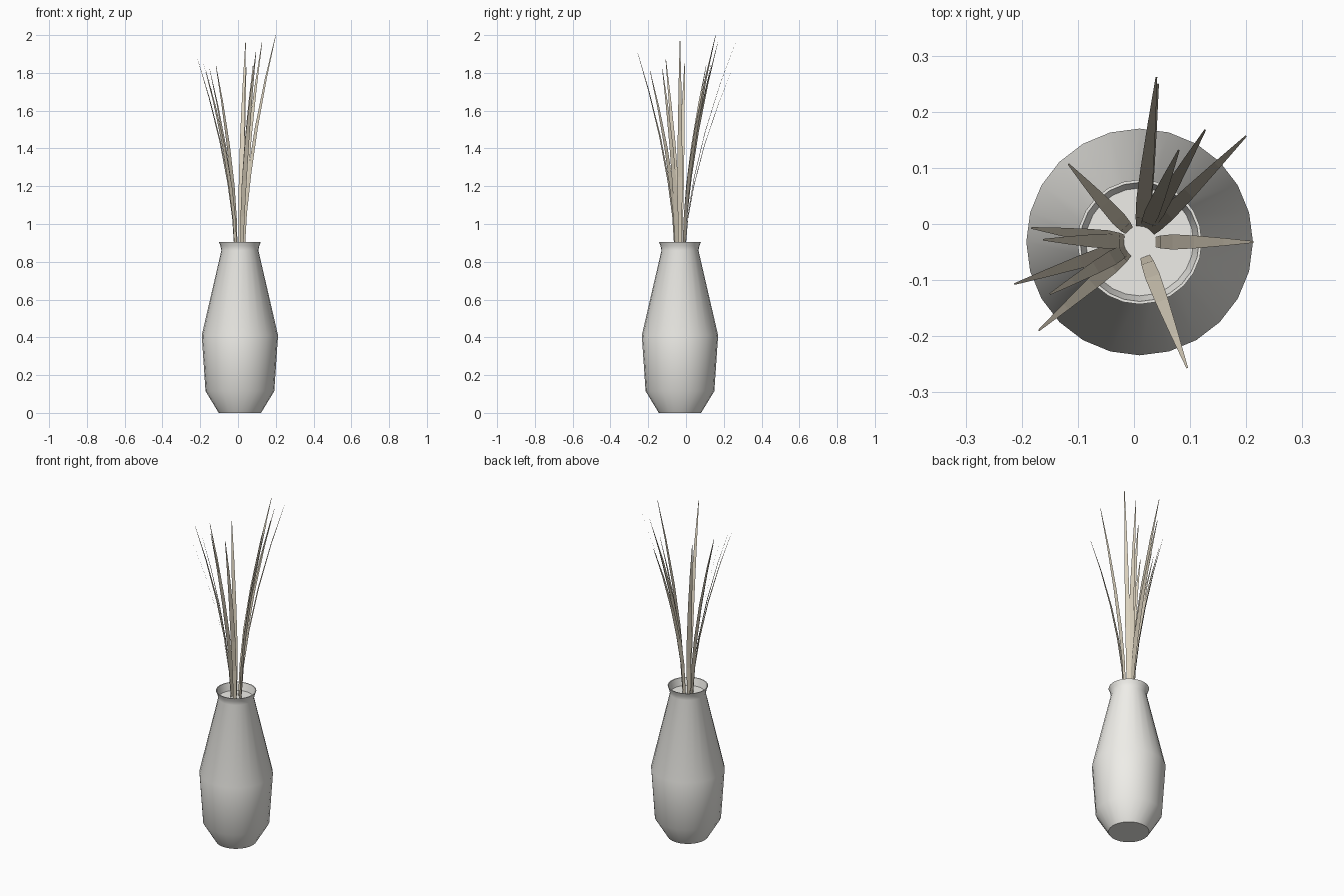
import bpy, bmesh, math
from mathutils import Vector

if "Cube" in bpy.data.objects:
    bpy.data.objects.remove(bpy.data.objects["Cube"])

CENTRE = Vector((0.01, -0.032, 0))


def material(name, rgb):
    m = bpy.data.materials.new(name)
    m.diffuse_color = (*rgb, 1)
    m.use_nodes = True
    m.node_tree.nodes["Principled BSDF"].inputs["Base Color"].default_value = m.diffuse_color
    return m


def finish(bm, name, mat):
    me = bpy.data.meshes.new(name)
    bm.to_mesh(me)
    bm.free()
    me.materials.append(mat)
    ob = bpy.data.objects.new(name, me)
    bpy.context.collection.objects.link(ob)
    return ob


ceramic = material("ceramic", (0.86, 0.85, 0.81))
straw = material("dried_grass", (0.72, 0.65, 0.52))

# Vase: lathed profile, closed by a recessed disc inside the lip
SIDES = 24
profile = [(0.112, 0), (0.182, 0.115), (0.202, 0.41), (0.098, 0.86),
           (0.103, 0.885), (0.111, 0.905), (0.106, 0.905), (0.096, 0.86)]
bm = bmesh.new()
rings = []
for r, z in profile:
    rings.append([bm.verts.new(CENTRE + Vector((r * math.cos(a), r * math.sin(a), z)))
                  for a in (2 * math.pi * i / SIDES for i in range(SIDES))])
for lo, hi in zip(rings, rings[1:]):
    for i in range(SIDES):
        j = (i + 1) % SIDES
        bm.faces.new((lo[i], lo[j], hi[j], hi[i]))
bm.faces.new(rings[0][::-1])
bm.faces.new(rings[-1])
for f in bm.faces:
    f.smooth = True
vase = finish(bm, "vase", ceramic)
bpy.context.view_layer.objects.active = vase
vase.select_set(True)
bpy.ops.object.shade_smooth_by_angle(angle=math.radians(50))

# Grass blades: flat tapering ribbons that arch outward to each tip
tips = [(0.04, 0.262, 1.96), (0.043, 0.25, 1.83), (0.127, 0.168, 1.96),
        (0.08, 0.132, 1.84), (0.2, 0.157, 2.0), (0.213, -0.032, 1.97),
        (0.095, -0.257, 1.91), (-0.117, 0.107, 1.84), (-0.183, -0.007, 1.85),
        (-0.162, -0.028, 1.80), (-0.213, -0.107, 1.87), (-0.15, -0.125, 1.82),
        (-0.17, -0.19, 1.81)]
stations = [(0, 0.018), (0.17, 0.023), (0.35, 0.027), (0.57, 0.023),
            (0.8, 0.014), (1, 0.003)]
BASE_Z = 0.86
for n, tip in enumerate(tips, 1):
    out = Vector((tip[0], tip[1], 0)) - CENTRE
    reach = out.length
    out.normalize()
    side = Vector((-out.y, out.x, 0))
    bm = bmesh.new()
    prev = None
    for t, w in stations:
        p = CENTRE + out * (0.028 + (reach - 0.028) * t ** 1.65)
        p.z = BASE_Z + (tip[2] - BASE_Z) * t
        pair = [bm.verts.new(p - side * w / 2), bm.verts.new(p + side * w / 2)]
        if prev:
            bm.faces.new((prev[0], prev[1], pair[1], pair[0]))
        prev = pair
    finish(bm, f"grass_blade_{n:02d}", straw)
